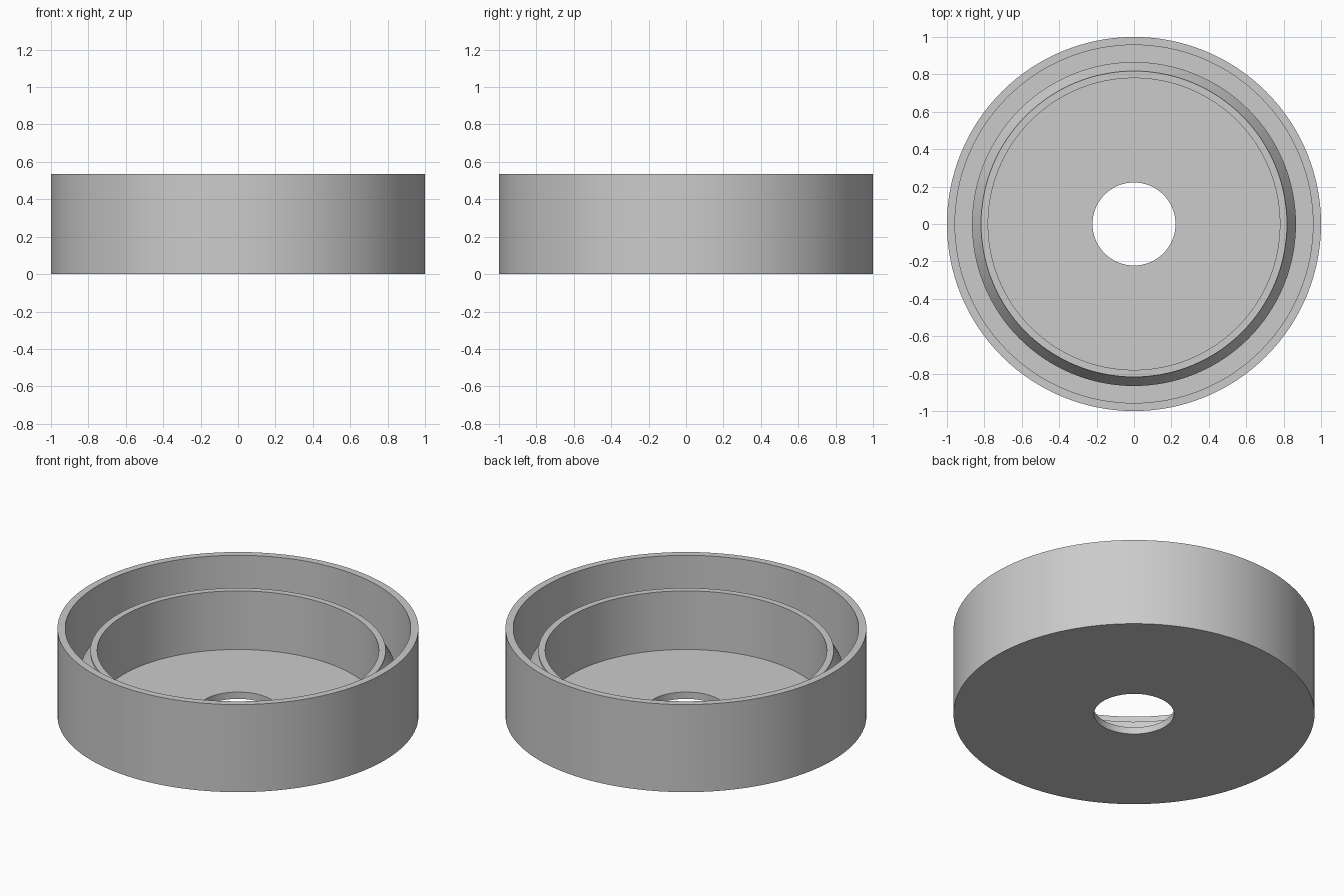
import bpy
import bmesh
import math

cube = bpy.data.objects.get("Cube")
if cube:
    bpy.data.objects.remove(cube, do_unlink=True)

SEGMENTS = 128
HEIGHT = 0.535
FLOOR = 0.042

grey = bpy.data.materials.new("light_grey")
grey.use_nodes = True
colour = (0.6, 0.6, 0.6, 1.0)
grey.diffuse_color = colour
grey.node_tree.nodes["Principled BSDF"].inputs["Base Color"].default_value = colour


def lathe(name, profile):
    """Revolve a closed (radius, height) profile around the z axis."""
    bm = bmesh.new()
    rings = []
    for i in range(SEGMENTS):
        a = 2 * math.pi * i / SEGMENTS
        rings.append([bm.verts.new((r * math.cos(a), r * math.sin(a), z))
                      for r, z in profile])
    n = len(profile)
    for i, ring in enumerate(rings):
        nxt = rings[(i + 1) % SEGMENTS]
        for j in range(n):
            k = (j + 1) % n
            bm.faces.new((ring[j], nxt[j], nxt[k], ring[k]))
    bmesh.ops.recalc_face_normals(bm, faces=bm.faces)
    mesh = bpy.data.meshes.new(name)
    bm.to_mesh(mesh)
    bm.free()
    mesh.materials.append(grey)
    obj = bpy.data.objects.new(name, mesh)
    bpy.context.collection.objects.link(obj)
    bpy.ops.object.select_all(action='DESELECT')
    obj.select_set(True)
    bpy.context.view_layer.objects.active = obj
    bpy.ops.object.shade_smooth_by_angle(angle=math.radians(20))
    return obj


# Base disc with centre hole, and the tall outer wall
lathe("base_and_outer_wall", [
    (0.222, 0), (1, 0), (1, HEIGHT), (0.957, HEIGHT),
    (0.957, FLOOR), (0.222, FLOOR)])

# Inner collar with a raised ridge around its outside
lathe("inner_collar", [
    (0.78, FLOOR / 2), (0.818, FLOOR / 2), (0.818, 0.2), (0.866, 0.27),
    (0.866, 0.3), (0.818, 0.38), (0.818, 0.4), (0.78, 0.4)])
